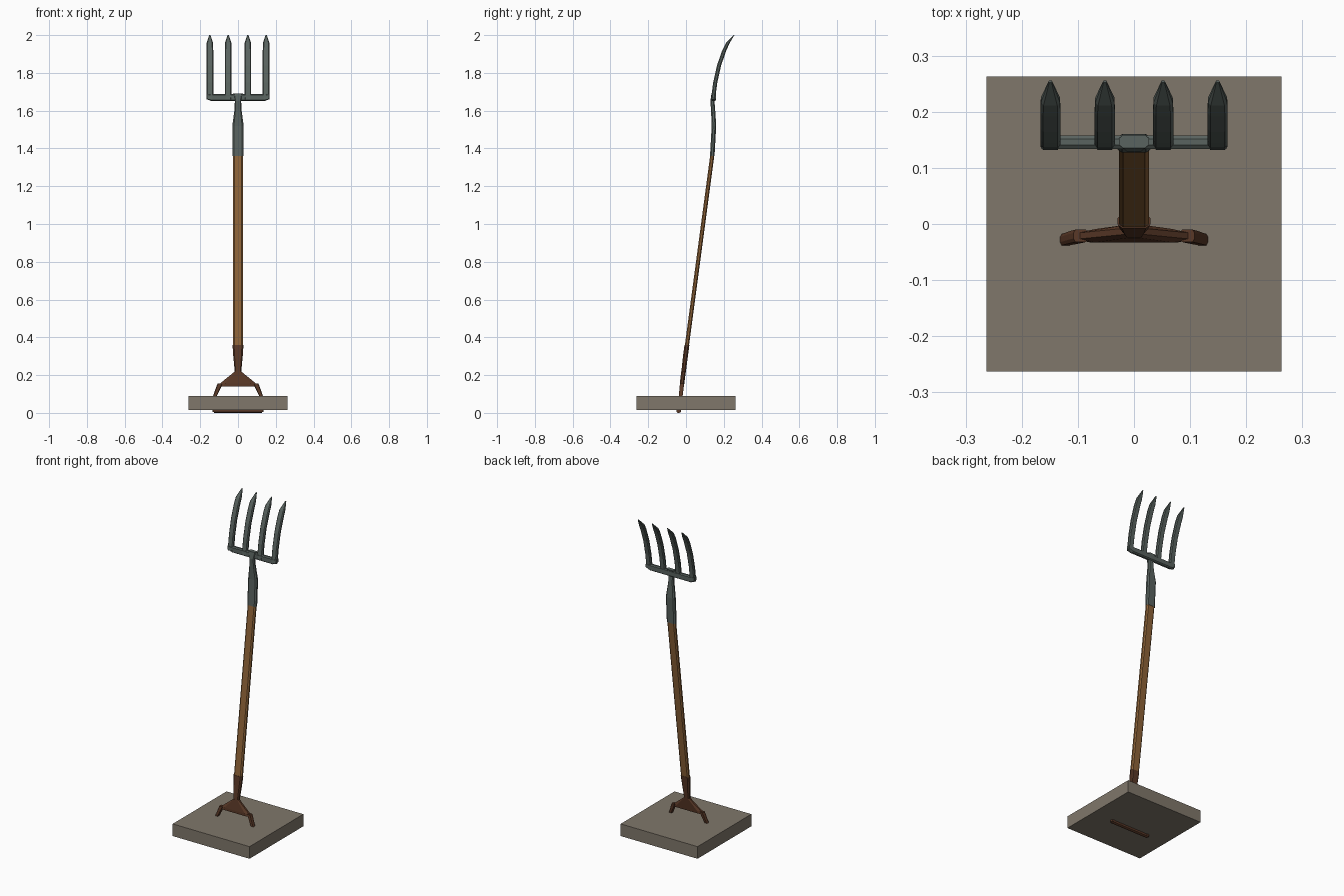
import bpy
import bmesh
from mathutils import Vector

cube = bpy.data.objects.get("Cube")
if cube:
    bpy.data.objects.remove(cube, do_unlink=True)


def material(name, rgb):
    mat = bpy.data.materials.new(name)
    mat.use_nodes = True
    color = (*rgb, 1.0)
    mat.diffuse_color = color
    bsdf = next(n for n in mat.node_tree.nodes if n.type == 'BSDF_PRINCIPLED')
    bsdf.inputs["Base Color"].default_value = color
    bsdf.inputs["Roughness"].default_value = 0.8
    return mat


steel = material("dark steel", (0.10, 0.125, 0.115))
wood = material("shaft wood", (0.27, 0.125, 0.04))
brown = material("dark brown grip", (0.10, 0.04, 0.02))
stone = material("grey brown stone", (0.215, 0.185, 0.145))


def finish(name, bm, mat):
    bmesh.ops.recalc_face_normals(bm, faces=bm.faces)
    mesh = bpy.data.meshes.new(name)
    bm.to_mesh(mesh)
    bm.free()
    mesh.materials.append(mat)
    obj = bpy.data.objects.new(name, mesh)
    bpy.context.collection.objects.link(obj)
    return obj


def loft(name, sections, mat, along_x=False):
    """Join chamfered rings given as (x, y, z, half width, half depth)."""
    bm = bmesh.new()
    rings = []
    for x, y, z, w, d in sections:
        cw, cd = w * 0.72, d * 0.45
        outline = [(w, -cd), (w, cd), (cw, d), (-cw, d),
                   (-w, cd), (-w, -cd), (-cw, -d), (cw, -d)]
        center = Vector((x, y, z))
        rings.append([bm.verts.new(center + (Vector((0, b, a)) if along_x
                                             else Vector((a, b, 0))))
                      for a, b in outline])
    for low, high in zip(rings, rings[1:]):
        for i in range(len(low)):
            j = (i + 1) % len(low)
            bm.faces.new((low[i], low[j], high[j], high[i]))
    bm.faces.new(rings[0])
    bm.faces.new(rings[-1])
    return finish(name, bm, mat)


# Base slab
bm = bmesh.new()
bmesh.ops.create_cube(bm, size=1)
bmesh.ops.scale(bm, vec=(0.526, 0.526, 0.075), verts=bm.verts)
bmesh.ops.translate(bm, vec=(0, 0, 0.053), verts=bm.verts)
finish("base_slab", bm, stone)

# Wooden shaft
loft("shaft", [(0, 0.004, 0.35, 0.027, 0.011),
               (0, 0.14, 1.37, 0.027, 0.011)], wood)

# Steel neck between shaft and crossbar
loft("neck", [(0, 0.139, 1.36, 0.030, 0.012),
              (0, 0.148, 1.52, 0.030, 0.012),
              (0, 0.143, 1.61, 0.018, 0.011),
              (0, 0.140, 1.65, 0.017, 0.011),
              (0, 0.147, 1.692, 0.027, 0.012)], steel)

# Crossbar carrying the tines
loft("crossbar", [(-0.165, 0.146, 1.675, 0.014, 0.012),
                  (-0.14, 0.146, 1.669, 0.019, 0.012),
                  (0.14, 0.146, 1.669, 0.019, 0.012),
                  (0.165, 0.146, 1.675, 0.014, 0.012)], steel, along_x=True)

# Four curved, pointed tines
for n, x in enumerate((-0.149, -0.052, 0.052, 0.149)):
    loft(f"tine_{n + 1}", [(x, 0.143, 1.66, 0.018, 0.011),
                           (x, 0.155, 1.75, 0.018, 0.011),
                           (x, 0.175, 1.84, 0.018, 0.011),
                           (x, 0.203, 1.92, 0.018, 0.011),
                           (x, 0.221, 1.958, 0.017, 0.010),
                           (x, 0.254, 2.0, 0.003, 0.002)], steel)

# Grip: socket, flared yoke, arms and hand bar
loft("grip_socket", [(0, 0.005, 0.36, 0.029, 0.013),
                     (0, -0.003, 0.30, 0.025, 0.013),
                     (0, -0.013, 0.215, 0.017, 0.012)], brown)
loft("grip_yoke", [(0, -0.013, 0.22, 0.016, 0.012),
                   (0, -0.021, 0.155, 0.096, 0.012),
                   (0, -0.022, 0.14, 0.107, 0.011)], brown)
for side, s in (("right", -1), ("left", 1)):
    loft("grip_arm_" + side, [(s * 0.095, -0.021, 0.155, 0.013, 0.011),
                              (s * 0.103, -0.023, 0.135, 0.013, 0.011),
                              (s * 0.122, -0.028, 0.09, 0.010, 0.010),
                              (s * 0.125, -0.038, 0.004, 0.010, 0.010)], brown)
loft("grip_bar", [(-0.127, -0.039, 0.013, 0.013, 0.010),
                  (0.127, -0.039, 0.013, 0.013, 0.010)], brown, along_x=True)
